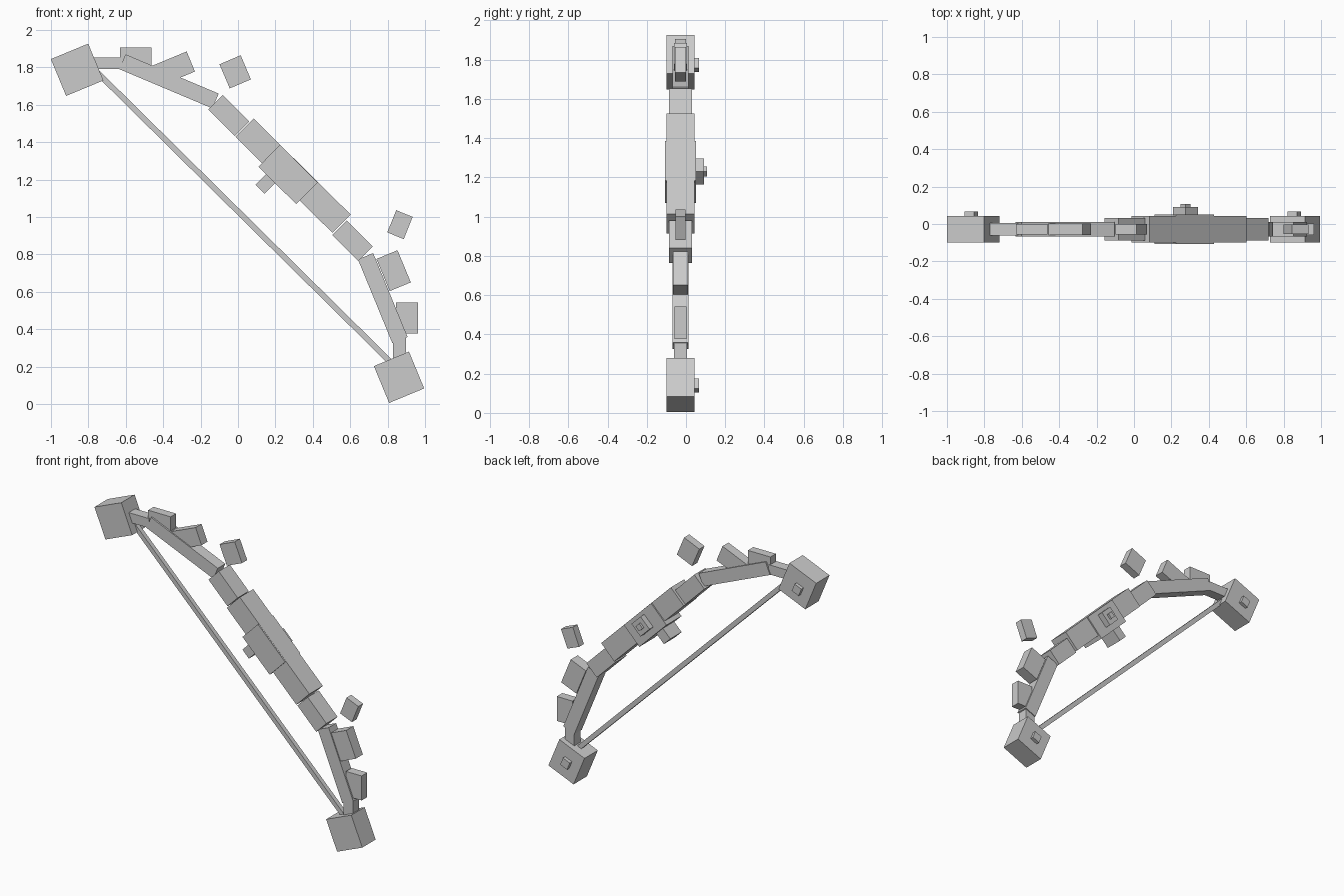
import bpy, bmesh, math
from mathutils import Matrix

grey = bpy.data.materials.new("light_grey")
grey.diffuse_color = (0.6, 0.6, 0.6, 1)
MID = -0.028  # depth of the bow's centre plane


def box(name, x, z, length, width, depth, angle=0, y=MID):
    """Box with its length along a direction in the x-z plane (degrees above +x)."""
    bm = bmesh.new()
    bmesh.ops.create_cube(bm, size=1, matrix=Matrix.Diagonal((length, depth, width, 1)))
    me = bpy.data.meshes.new(name)
    bm.to_mesh(me)
    bm.free()
    me.materials.append(grey)
    ob = bpy.data.objects.new(name, me)
    ob.location = (x, y, z)
    ob.rotation_euler = (0, -math.radians(angle), 0)
    bpy.context.collection.objects.link(ob)
    return ob


def bar(name, x1, z1, x2, z2, width, depth):
    """Box running between two points."""
    dx, dz = x2 - x1, z2 - z1
    return box(name, (x1 + x2) / 2, (z1 + z2) / 2, math.hypot(dx, dz), width, depth,
               math.degrees(math.atan2(dz, dx)))


# Tip blocks with small pegs on the back
for side, x, z, px, pz in (("upper", -0.86, 1.787, -0.87, 1.773),
                           ("lower", 0.861, 0.143, 0.856, 0.14)):
    box(side + "_tip_block", x, z, 0.216 if side == "upper" else 0.203, 0.213, 0.142, 22.5)
    box(side + "_tip_peg", px, pz, 0.055, 0.055, 0.06, 22.5, 0.036)

# String
bar("string", -0.76, 1.78, 0.83, 0.21, 0.03, 0.03)

# Limbs: short tip piece, long slanted piece, and connector to the handle
bar("upper_limb_tip", -0.80, 1.822, -0.62, 1.822, 0.064, 0.068)
bar("upper_limb", -0.618, 1.83, -0.12, 1.62, 0.086, 0.08)
box("upper_connector", -0.05, 1.543, 0.2, 0.108, 0.118, -45)
box("lower_connector", 0.612, 0.873, 0.198, 0.108, 0.118, -45)
bar("lower_limb", 0.682, 0.79, 0.866, 0.342, 0.088, 0.08)
bar("lower_limb_tip", 0.864, 0.38, 0.864, 0.22, 0.07, 0.068)

# Handle with grip wrap, rest and rear stud
box("handle", 0.294, 1.221, 0.73, 0.138, 0.143, -44.7)
box("grip_wrap", 0.268, 1.227, 0.285, 0.164, 0.16, -44.7)
box("arrow_rest", 0.168, 1.198, 0.068, 0.14, 0.12, -45)
box("rear_stud", 0.275, 1.23, 0.095, 0.095, 0.06, -45, 0.062)
box("rear_stud_cap", 0.275, 1.23, 0.037, 0.037, 0.03, -45, 0.092)

# Decorative plates along the outer edge, the last of each limb floating free
box("upper_outer_plate", -0.546, 1.85, 0.168, 0.112, 0.058)
box("upper_inner_plate", -0.347, 1.792, 0.205, 0.116, 0.064, 22.5)
box("upper_floating_plate", -0.015, 1.776, 0.123, 0.14, 0.055, 23)
box("lower_outer_plate", 0.904, 0.459, 0.116, 0.165, 0.06)
box("lower_inner_plate", 0.832, 0.713, 0.122, 0.186, 0.075, 22.5)
box("lower_floating_plate", 0.866, 0.959, 0.095, 0.128, 0.05, -22)
